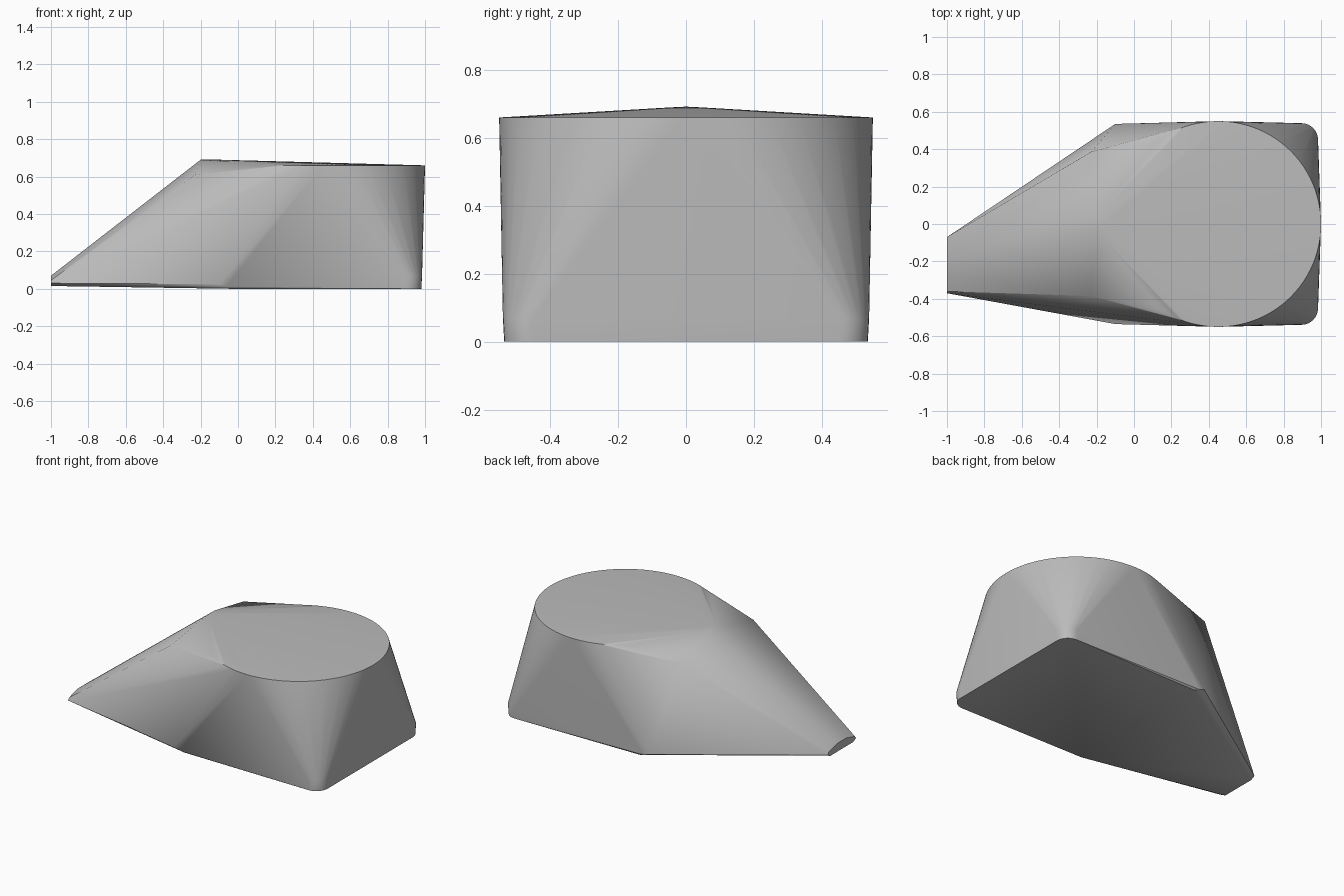
import bpy, bmesh
from math import cos, sin, pi, radians

cube = bpy.data.objects.get("Cube")
if cube:
    bpy.data.objects.remove(cube, do_unlink=True)

grey = bpy.data.materials.new("plain grey")
grey.use_nodes = True
colour = (0.5, 0.5, 0.5, 1)
grey.diffuse_color = colour
grey.node_tree.nodes["Principled BSDF"].inputs["Base Color"].default_value = colour


def arc(cx, cy, z, r, start, end, steps):
    """Points on a horizontal arc, angles in degrees."""
    angles = [radians(start + (end - start) * i / steps) for i in range(steps + 1)]
    return [(cx + r * cos(a), cy + r * sin(a), z) for a in angles]


# Round top rim
points = arc(0.45, 0, 0.66, 0.55, 0, 360, 96)[:-1]

# Base: rounded rear corners with a short wall, and softened front corners
for side in (-1, 1):
    for z, grow in ((0, 0), (0.07, 0.004)):
        points += arc(0.895, side * 0.45, z, 0.085 + grow, 0, side * 90, 8)
    points += [(-0.03, side * 0.525, 0), (-0.06, side * 0.535, 0.012),
               (-0.10, side * 0.535, 0.025)]
    # Shoulder beside the ridge, and the ridge peak
    points += [(-0.23, side * 0.385, 0.61), (-0.2, side * 0.04, 0.69)]
points.append((-0.16, 0, 0.692))

# Flat end of the off-centre nose
nose = [(-0.10, 0.015), (-0.07, 0.03), (-0.08, 0.045), (-0.17, 0.07),
        (-0.27, 0.07), (-0.36, 0.045), (-0.37, 0.03), (-0.34, 0.015)]
points += [(-1, y, z) for y, z in nose]

# Stretch one skin over all the sections
bm = bmesh.new()
for p in points:
    bm.verts.new(p)
hull = bmesh.ops.convex_hull(bm, input=bm.verts[:])
loose = [v for v in bm.verts if not v.link_faces]
bmesh.ops.delete(bm, geom=loose, context='VERTS')
bmesh.ops.dissolve_limit(bm, angle_limit=radians(0.2), verts=bm.verts[:], edges=bm.edges[:])
bmesh.ops.recalc_face_normals(bm, faces=bm.faces[:])

mesh = bpy.data.meshes.new("tapered_body")
bm.to_mesh(mesh)
bm.free()
mesh.materials.append(grey)
body = bpy.data.objects.new("tapered_body", mesh)
bpy.context.collection.objects.link(body)

bpy.ops.object.select_all(action='DESELECT')
body.select_set(True)
bpy.context.view_layer.objects.active = body
bpy.ops.object.shade_smooth_by_angle(angle=radians(30))
